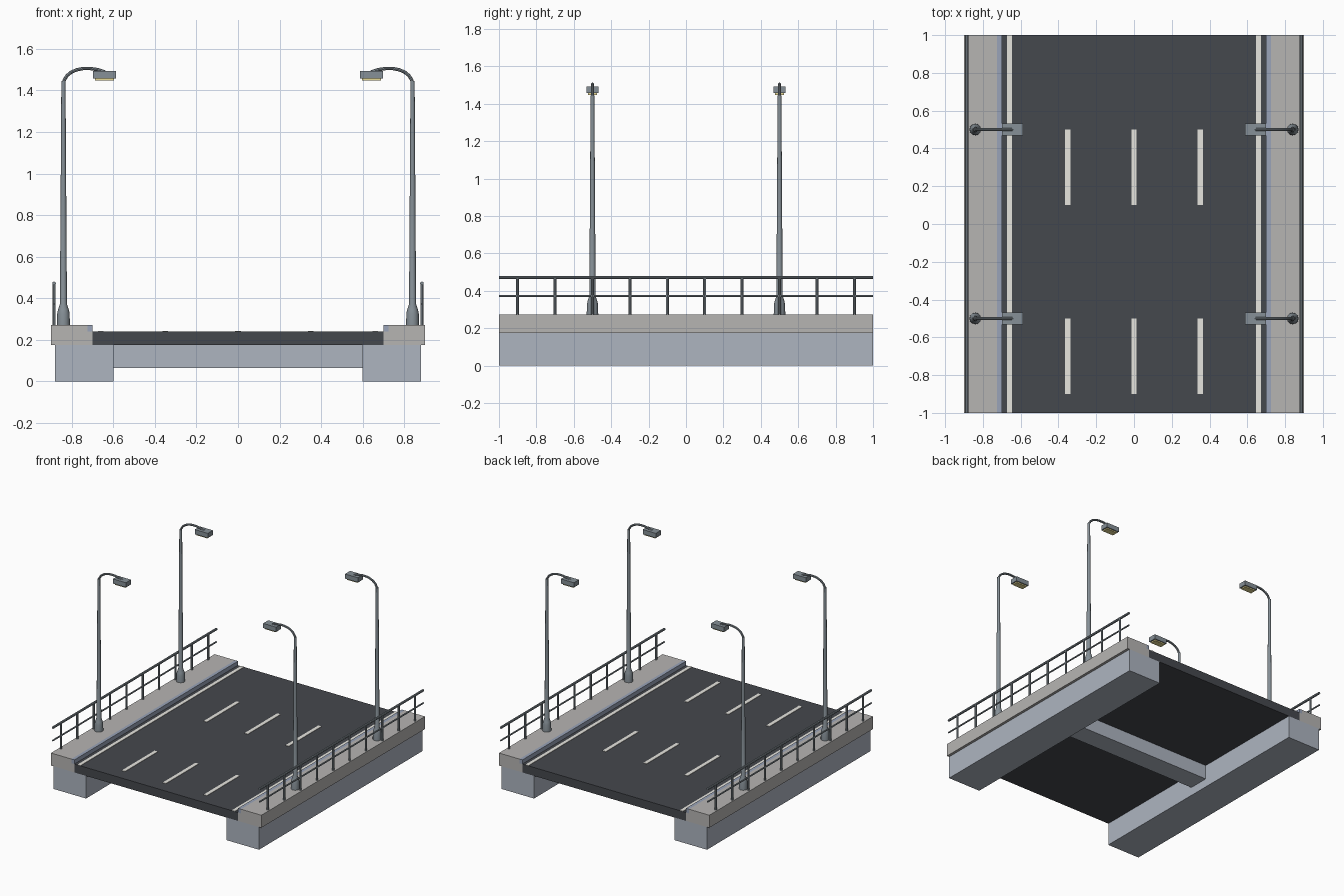
import bpy, bmesh, math
from mathutils import Vector

if "Cube" in bpy.data.objects:
    bpy.data.objects.remove(bpy.data.objects["Cube"])

def mat(name, col):
    m = bpy.data.materials.new(name)
    m.diffuse_color = (*col, 1)
    m.use_nodes = True
    m.node_tree.nodes["Principled BSDF"].inputs["Base Color"].default_value = m.diffuse_color
    return m

ASPHALT = mat("asphalt", (0.06, 0.065, 0.075))
PAINT = mat("road_paint", (0.8, 0.79, 0.74))
CONCRETE = mat("concrete", (0.47, 0.46, 0.45))
KERB = mat("kerb_blue_grey", (0.32, 0.37, 0.48))
GIRDER = mat("girder_concrete", (0.42, 0.46, 0.53))
METAL = mat("metal", (0.24, 0.28, 0.31))
LENS = mat("lamp_lens", (0.8, 0.7, 0.3))

def finish(name, bm, material, smooth=False):
    me = bpy.data.meshes.new(name)
    bmesh.ops.recalc_face_normals(bm, faces=bm.faces)
    bm.to_mesh(me)
    bm.free()
    me.materials.append(material)
    ob = bpy.data.objects.new(name, me)
    bpy.context.collection.objects.link(ob)
    if smooth:
        bpy.ops.object.select_all(action='DESELECT')
        ob.select_set(True)
        bpy.context.view_layer.objects.active = ob
        bpy.ops.object.shade_smooth_by_angle(angle=math.radians(40))
    return ob

def box(name, x, y, z, material):
    """Box from (min, max) ranges."""
    bm = bmesh.new()
    bmesh.ops.create_cube(bm, size=1)
    for v in bm.verts:
        v.co = [r[0] if c < 0 else r[1] for c, r in zip(v.co, (x, y, z))]
    return finish(name, bm, material)

def sweep(bm, points, radii, sides):
    """Capped round tube through points lying in an xz or yz plane."""
    pts = [Vector(p) for p in points]
    rings = []
    for i, p in enumerate(pts):
        t = (pts[min(i + 1, len(pts) - 1)] - pts[max(i - 1, 0)]).normalized()
        u = Vector((0, 1, 0)) if abs(t.y) < 0.5 else Vector((1, 0, 0))
        w = t.cross(u)
        rings.append([bm.verts.new(p + radii[i] * (u * math.cos(a) + w * math.sin(a)))
                      for a in (math.tau * k / sides for k in range(sides))])
    for a, b in zip(rings, rings[1:]):
        for k in range(sides):
            n = (k + 1) % sides
            bm.faces.new((a[k], a[n], b[n], b[k]))
    bm.faces.new(rings[0])
    bm.faces.new(rings[-1])

def span(s, a, b):
    return sorted((s * a, s * b))

L = (-1, 1)

# Deck and cross beam
box("road_deck", (-0.7, 0.7), L, (0.175, 0.24), ASPHALT)
box("cross_beam", (-0.6, 0.6), (-0.08, 0.08), (0.065, 0.175), GIRDER)

# Lane dashes
for x in (-0.35, 0, 0.35):
    for y in (-0.9, 0.1):
        box("lane_dash", (x - 0.014, x + 0.014), (y, y + 0.4), (0.238, 0.243), PAINT)

for s in (-1, 1):
    # Girder, sidewalk, kerb and edge line
    box("girder", span(s, 0.6, 0.88), L, (0, 0.175), GIRDER)
    box("sidewalk", span(s, 0.725, 0.9), L, (0.175, 0.272), CONCRETE)
    box("kerb_base", span(s, 0.7, 0.725), L, (0.175, 0.24), CONCRETE)
    box("kerb", span(s, 0.7, 0.725), L, (0.24, 0.272), KERB)
    box("edge_line", span(s, 0.647, 0.673), L, (0.238, 0.243), PAINT)

    # Railing: two rails and ten posts
    bm = bmesh.new()
    x = s * 0.885
    for z, r in ((0.471, 0.009), (0.372, 0.006)):
        sweep(bm, [(x, -1, z), (x, 1, z)], [r, r], 8)
    for i in range(10):
        y = -0.9 + 0.2 * i
        sweep(bm, [(x, y, 0.27), (x, y, 0.471)], [0.008, 0.008], 8)
    finish("railing", bm, METAL, True)

    # Street lamps
    for y in (-0.5, 0.5):
        bm = bmesh.new()
        prof = [(0.27, 0.031), (0.325, 0.03), (0.345, 0.026), (0.372, 0.017),
                (0.9, 0.0135), (1.445, 0.01)]
        sweep(bm, [(s * 0.84, y, z) for z, r in prof], [r for z, r in prof], 12)
        finish("lamp_pole", bm, METAL, True)

        bm = bmesh.new()
        path = [(0.84, 1.43), (0.836, 1.45), (0.823, 1.471), (0.802, 1.488), (0.776, 1.499),
                (0.745, 1.505), (0.71, 1.505), (0.675, 1.5), (0.64, 1.488)]
        sweep(bm, [(s * px, y, pz) for px, pz in path], [0.008] * len(path), 8)
        finish("lamp_arm", bm, METAL, True)

        box("lamp_head", span(s, 0.587, 0.698), (y - 0.031, y + 0.031), (1.457, 1.493), METAL)
        box("lamp_lens", span(s, 0.597, 0.688), (y - 0.023, y + 0.023), (1.448, 1.458), LENS)
